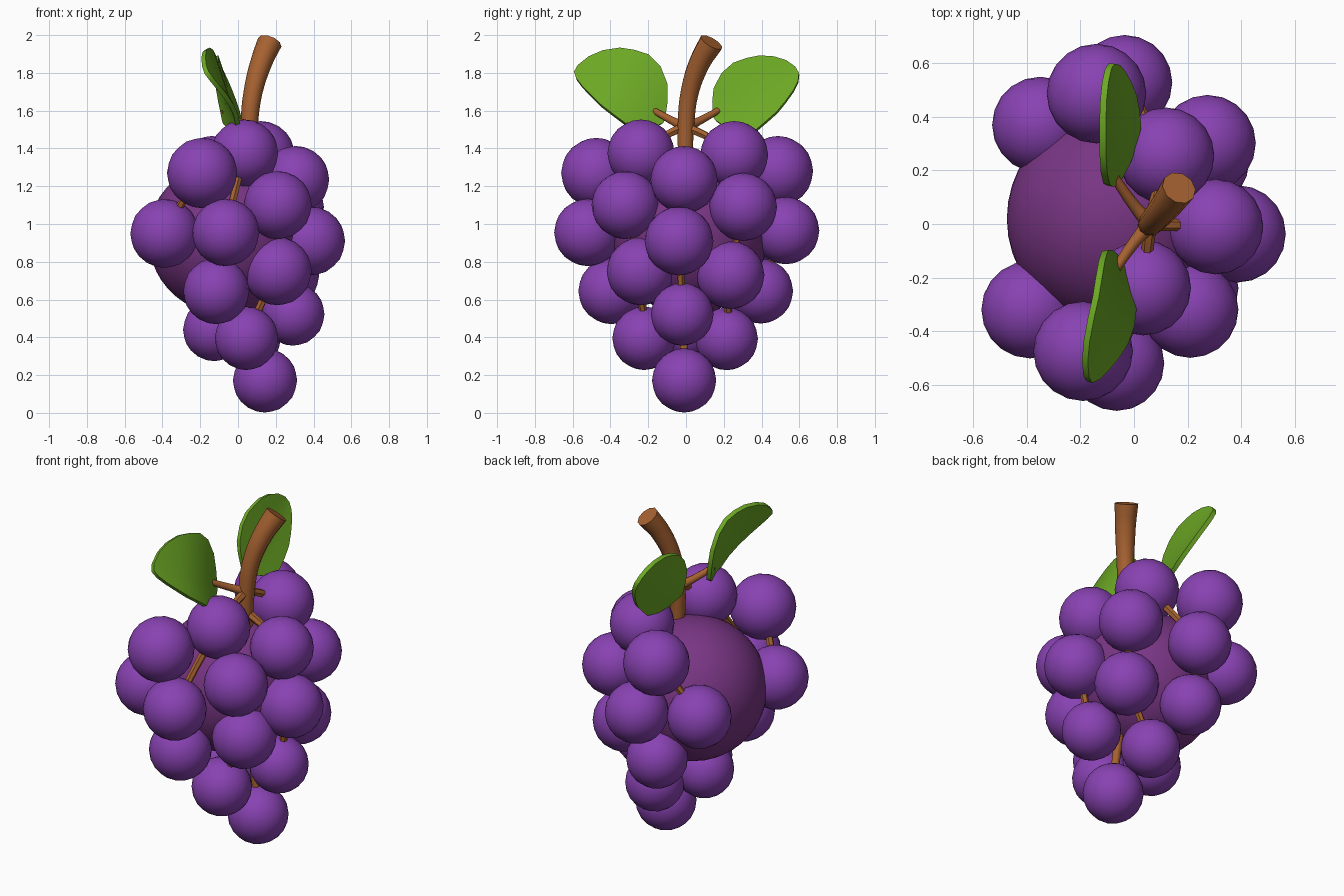
import bpy, bmesh, math
from mathutils import Vector

if "Cube" in bpy.data.objects:
    bpy.data.objects.remove(bpy.data.objects["Cube"])


def material(name, rgb):
    m = bpy.data.materials.new(name)
    m.diffuse_color = (*rgb, 1)
    m.use_nodes = True
    m.node_tree.nodes["Principled BSDF"].inputs["Base Color"].default_value = m.diffuse_color
    return m


PURPLE = material("grape_purple", (0.25, 0.055, 0.45))
CORE = material("core_plum", (0.19, 0.036, 0.23))
BROWN = material("stem_brown", (0.38, 0.12, 0.03))
GREEN = material("leaf_green", (0.15, 0.39, 0.018))


def ball(name, centre, r, mat, sub=3):
    bpy.ops.mesh.primitive_ico_sphere_add(subdivisions=sub, radius=r, location=centre)
    o = bpy.context.object
    o.name = name
    o.data.materials.append(mat)
    bpy.ops.object.shade_smooth()
    return o


def tube(name, points, radii, sides=2):
    """Round tapered tube through points, turned into a mesh."""
    cu = bpy.data.curves.new(name, 'CURVE')
    cu.dimensions = '3D'
    cu.bevel_depth = 1.0
    cu.bevel_resolution = sides
    cu.resolution_u = 4
    cu.use_fill_caps = True
    sp = cu.splines.new('BEZIER')
    sp.bezier_points.add(len(points) - 1)
    for bp, p, r in zip(sp.bezier_points, points, radii):
        bp.co, bp.radius = p, r
        bp.handle_left_type = bp.handle_right_type = 'AUTO'
    o = bpy.data.objects.new(name, cu)
    bpy.context.collection.objects.link(o)
    bpy.ops.object.select_all(action='DESELECT')
    o.select_set(True)
    bpy.context.view_layer.objects.active = o
    bpy.ops.object.convert(target='MESH')
    o = bpy.context.object
    o.data.materials.clear()
    o.data.materials.append(BROWN)
    bpy.ops.object.shade_smooth_by_angle(angle=math.radians(50))
    return o


# Grapes: x, y, z, radius, parent grape the twig grows from (-1 = main stem)
GRAPES = [
    (0.305, -0.01, 1.235, .178, -1),
    (0.035, -0.238, 1.375, .178, -1),
    (0.12, 0.255, 1.365, .18, -1),
    (-0.19, -0.475, 1.27, .186, 1),
    (-0.14, 0.487, 1.28, .186, 2),
    (0.21, -0.32, 1.10, .18, -1),
    (0.275, 0.302, 1.09, .18, -1),
    (0.385, -0.037, 0.91, .182, -1),
    (-0.065, -0.52, 0.955, .178, 1),
    (-0.035, 0.528, 0.965, .178, 2),
    (-0.388, -0.32, 0.95, .182, 3),
    (-0.35, 0.37, 0.96, .18, 4),
    (0.21, -0.24, 0.75, .18, 5),
    (0.25, 0.235, 0.73, .18, 6),
    (-0.115, -0.395, 0.645, .175, 8),
    (-0.08, 0.395, 0.645, .172, 9),
    (0.292, -0.02, 0.522, .166, 7),
    (0.045, -0.222, 0.395, .168, 12),
    (0.06, 0.215, 0.392, .166, 13),
    (-0.125, 0.0, 0.44, .166, -1),
    (0.143, -0.01, 0.172, .17, -1),
]
for i, (x, y, z, r, parent) in enumerate(GRAPES):
    ball(f"grape_{i + 1}", (x, y, z), r, PURPLE)
    # twig to its grape
    if parent >= 0:
        start = Vector(GRAPES[parent][:3])
    else:
        start = Vector((0.06, 0, min(z + 0.15, 1.52)))
    end = Vector((x, y, z))
    mid = (start + end) / 2 + Vector((0, 0, 0.015))
    tube(f"twig_{i + 1}", [start, mid, end], [.026, .021, .021], 1)

# Large plum core filling the back of the bunch
ball("core", (-0.065, 0.02, 0.93), 0.41, CORE, 4)

# Main stem, with leaf stalks
tube("main_stem",
     [(.168, .135, 1.962), (.125, .075, 1.86), (.08, .02, 1.70), (.06, 0, 1.53),
      (.06, 0, 1.2), (.08, 0, .8), (.11, -.01, .5), (.14, -.01, .25)],
     [.066, .058, .05, .046, .036, .03, .025, .02], 3)
for side, name in ((-1, "front"), (1, "back")):
    tube(f"{name}_leaf_stalk",
         [(.06, 0, 1.51), (0, side * .07, 1.545), (-.07, side * .17, 1.60)],
         [.03, .022, .018], 2)

# Leaves: position along midrib, upper width, lower width
WIDTHS = [(0, .01, .01), (.07, .105, .06), (.15, .18, .09), (.30, .245, .112),
          (.46, .267, .102), (.60, .25, .092), (.73, .222, .075),
          (.86, .165, .055), (.95, .10, .035), (1, .03, .012)]


def leaf(name, base, tip, up_scale, low_scale, bow):
    base, tip = Vector(base), Vector(tip)
    axis = tip - base
    up = Vector((0, -axis.z * (1 if axis.y > 0 else -1), abs(axis.y))).normalized()
    bm = bmesh.new()
    rows = []
    for u, wu, wl in WIDTHS:
        centre = base + axis * u + Vector((bow * math.sin(math.pi * u), 0, 0))
        row = []
        for k in (-1, -.5, 0, .5, 1):
            w = k * (wu * up_scale if k > 0 else wl * low_scale)
            dx = -w * (.28 if k > 0 else .45)
            row.append(bm.verts.new(centre + up * w + Vector((dx, 0, 0))))
        rows.append(row)
    for a, b in zip(rows, rows[1:]):
        for j in range(4):
            bm.faces.new((a[j], a[j + 1], b[j + 1], b[j]))
    bmesh.ops.recalc_face_normals(bm, faces=bm.faces)
    me = bpy.data.meshes.new(name)
    bm.to_mesh(me)
    bm.free()
    me.materials.append(GREEN)
    o = bpy.data.objects.new(name, me)
    bpy.context.collection.objects.link(o)
    s = o.modifiers.new("thickness", 'SOLIDIFY')
    s.thickness, s.offset = 0.025, 0
    bpy.ops.object.select_all(action='DESELECT')
    o.select_set(True)
    bpy.context.view_layer.objects.active = o
    bpy.ops.object.modifier_apply(modifier=s.name)
    bpy.ops.object.shade_smooth_by_angle(angle=math.radians(45))


leaf("front_leaf", (-.07, -.12, 1.54), (-.17, -.585, 1.81), 1, 1, .06)
leaf("back_leaf", (-.07, .15, 1.56), (-.09, .59, 1.81), .76, 1.5, .02)
